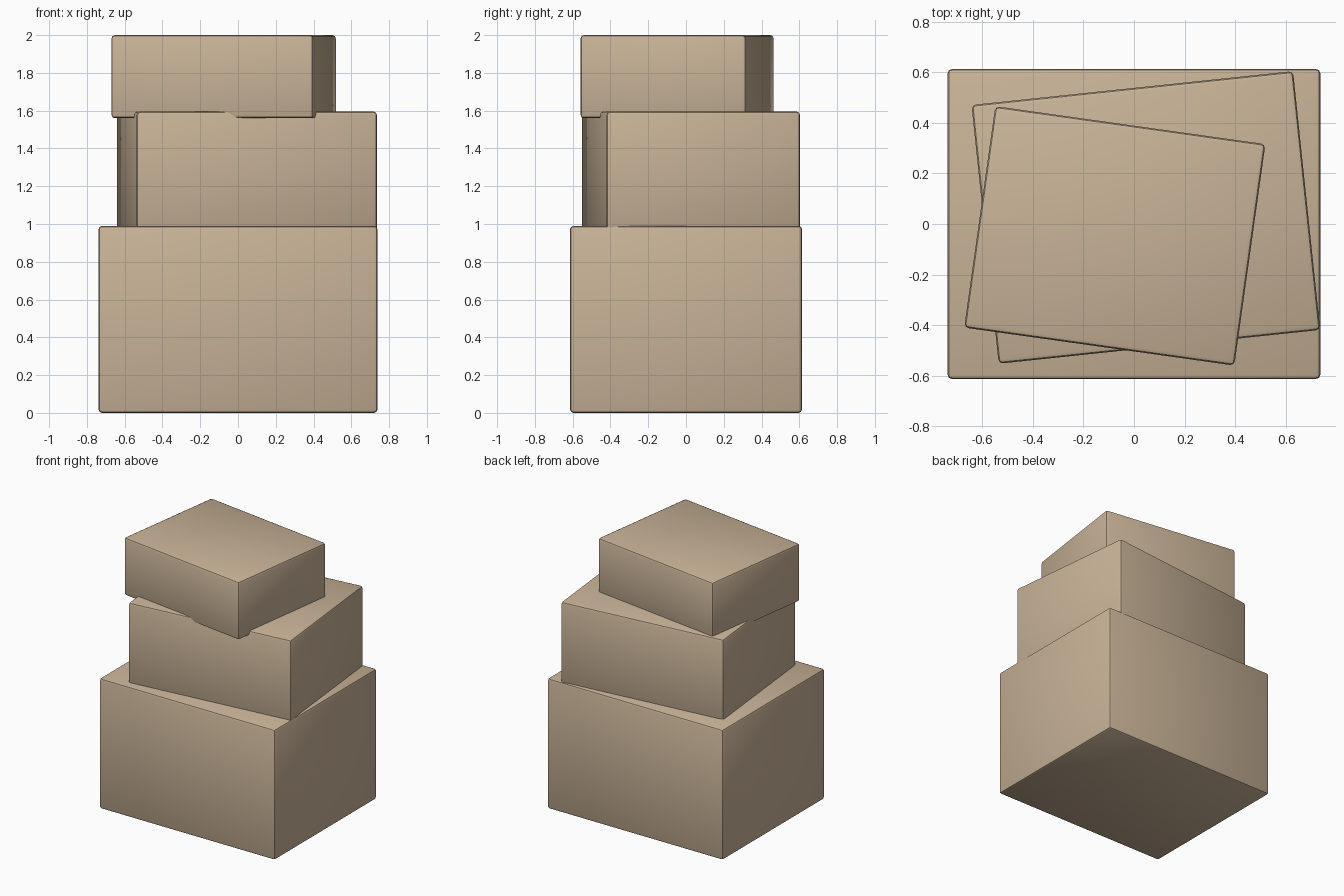
import bpy
import math

cube = bpy.data.objects.get("Cube")
if cube:
    bpy.data.objects.remove(cube, do_unlink=True)

# Plain cardboard colour
cardboard = bpy.data.materials.new("cardboard_tan")
cardboard.use_nodes = True
colour = (0.58, 0.45, 0.31, 1)
cardboard.diffuse_color = colour
cardboard.node_tree.nodes["Principled BSDF"].inputs["Base Color"].default_value = colour


def add_box(name, size, centre, bottom, turn):
    """Rounded-edge box standing at height bottom, turned about z by degrees."""
    bpy.ops.mesh.primitive_cube_add(size=1)
    box = bpy.context.object
    box.name = name
    box.scale = size
    bpy.ops.object.transform_apply(location=False, rotation=False, scale=True)
    box.location = (*centre, bottom + size[2] / 2)
    box.rotation_euler.z = math.radians(turn)
    bevel = box.modifiers.new("soft_edges", 'BEVEL')
    bevel.width = 0.018
    bevel.segments = 2
    bpy.ops.object.modifier_apply(modifier=bevel.name)
    bpy.ops.object.shade_smooth_by_angle(angle=math.radians(30))
    box.data.materials.append(cardboard)


# Three stacked boxes, each sunk slightly into the one below
add_box("bottom_box", (1.476, 1.228, 0.99), (0, 0), 0, 0)
add_box("middle_box", (1.28, 1.03, 0.63), (0.047, 0.026), 0.965, 6)
add_box("top_box", (1.08, 0.885, 0.44), (-0.076, -0.047), 1.56, -8)
